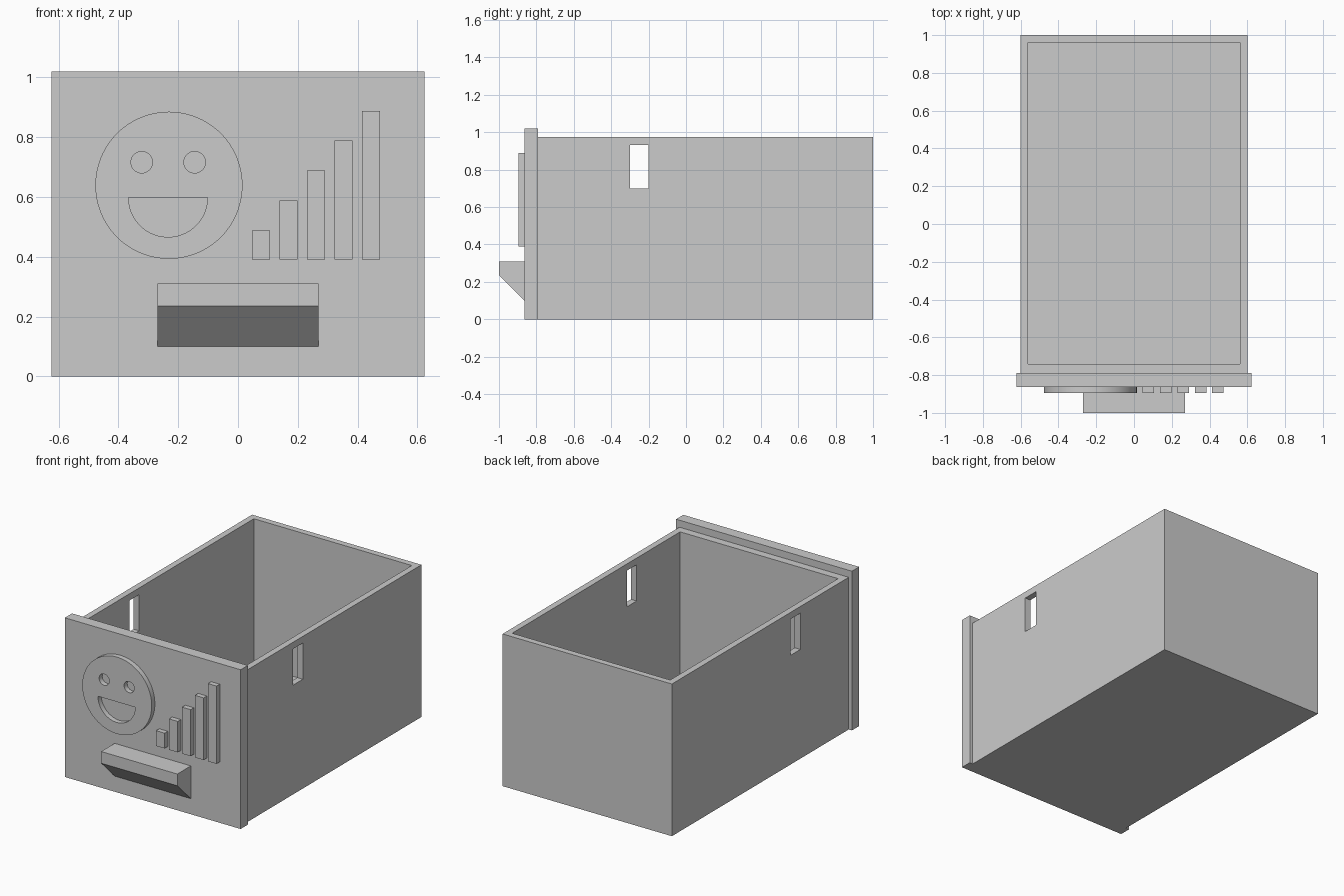
import bpy, bmesh, math

cube = bpy.data.objects.get("Cube")
if cube:
    bpy.data.objects.remove(cube, do_unlink=True)

grey = bpy.data.materials.new("plain grey")
grey.use_nodes = True
tone = (0.6, 0.6, 0.6, 1)
grey.diffuse_color = tone
grey.node_tree.nodes["Principled BSDF"].inputs["Base Color"].default_value = tone


def prism(name, profile, axis, start, end):
    """Extrude a 2D profile along x (profile in y, z) or y (profile in x, z)."""
    bm = bmesh.new()
    place = (lambda u, v: (start, u, v)) if axis == "x" else (lambda u, v: (u, start, v))
    face = bm.faces.new([bm.verts.new(place(u, v)) for u, v in profile])
    moved = bmesh.ops.extrude_face_region(bm, geom=[face])["geom"]
    shift = (end - start, 0, 0) if axis == "x" else (0, end - start, 0)
    bmesh.ops.translate(bm, vec=shift, verts=[g for g in moved if isinstance(g, bmesh.types.BMVert)])
    bmesh.ops.recalc_face_normals(bm, faces=bm.faces)
    mesh = bpy.data.meshes.new(name)
    bm.to_mesh(mesh)
    bm.free()
    mesh.materials.append(grey)
    obj = bpy.data.objects.new(name, mesh)
    bpy.context.collection.objects.link(obj)
    return obj


def box(name, x0, x1, y0, y1, z0, z1):
    return prism(name, [(x0, z0), (x1, z0), (x1, z1), (x0, z1)], "y", y0, y1)


def arc(cx, cz, r, first, last, steps):
    angles = [first + (last - first) * i / steps for i in range(steps + 1)]
    return [(cx + r * math.cos(a), cz + r * math.sin(a)) for a in angles]


def activate(obj):
    bpy.ops.object.select_all(action="DESELECT")
    obj.select_set(True)
    bpy.context.view_layer.objects.active = obj


def cut(obj, cutters):
    activate(obj)
    for cutter in cutters:
        cutter.hide_render = True
        mod = obj.modifiers.new("cut", "BOOLEAN")
        mod.operation = "DIFFERENCE"
        mod.solver = "EXACT"
        mod.object = cutter
        bpy.ops.object.modifier_apply(modifier=mod.name)
        bpy.data.objects.remove(cutter, do_unlink=True)


PANEL_BACK, PANEL_FRONT, RELIEF = -0.79, -0.863, -0.895

# Open drawer box with a slot through both side walls
drawer = box("drawer_box", -0.6, 0.6, PANEL_BACK, 1, 0, 0.975)
cut(drawer, [
    box("cavity_cutter", -0.56, 0.56, -0.74, 0.96, 0.04, 1.2),
    box("slot_cutter", -0.8, 0.8, -0.3, -0.2, 0.70, 0.932),
])

# Front panel
box("front_panel", -0.623, 0.623, PANEL_FRONT, PANEL_BACK, 0, 1.02)

# Wedge handle
prism("handle", [(PANEL_FRONT, 0.31), (-1, 0.31), (-1, 0.235), (PANEL_FRONT, 0.10)],
      "x", -0.27, 0.27)

# Round face badge with eyes and mouth cut through
TURN = 2 * math.pi
badge = prism("face_badge", arc(-0.231, 0.639, 0.246, 0, TURN, 96)[:-1], "y", RELIEF, PANEL_FRONT)
eyes = [prism("eye_cutter", arc(x, 0.716, 0.036, 0, TURN, 32)[:-1], "y", -0.95, -0.8)
        for x in (-0.322, -0.145)]
mouth = prism("mouth_cutter", arc(-0.234, 0.598, 0.132, math.pi, TURN, 40), "y", -0.95, -0.8)
cut(badge, eyes + [mouth])
activate(badge)
bpy.ops.object.shade_smooth_by_angle(angle=math.radians(30))

# Rising bars
for i in range(5):
    left = 0.046 + 0.092 * i
    box(f"bar_{i + 1}", left, left + 0.061, RELIEF, PANEL_FRONT, 0.39, 0.488 + 0.1 * i)
